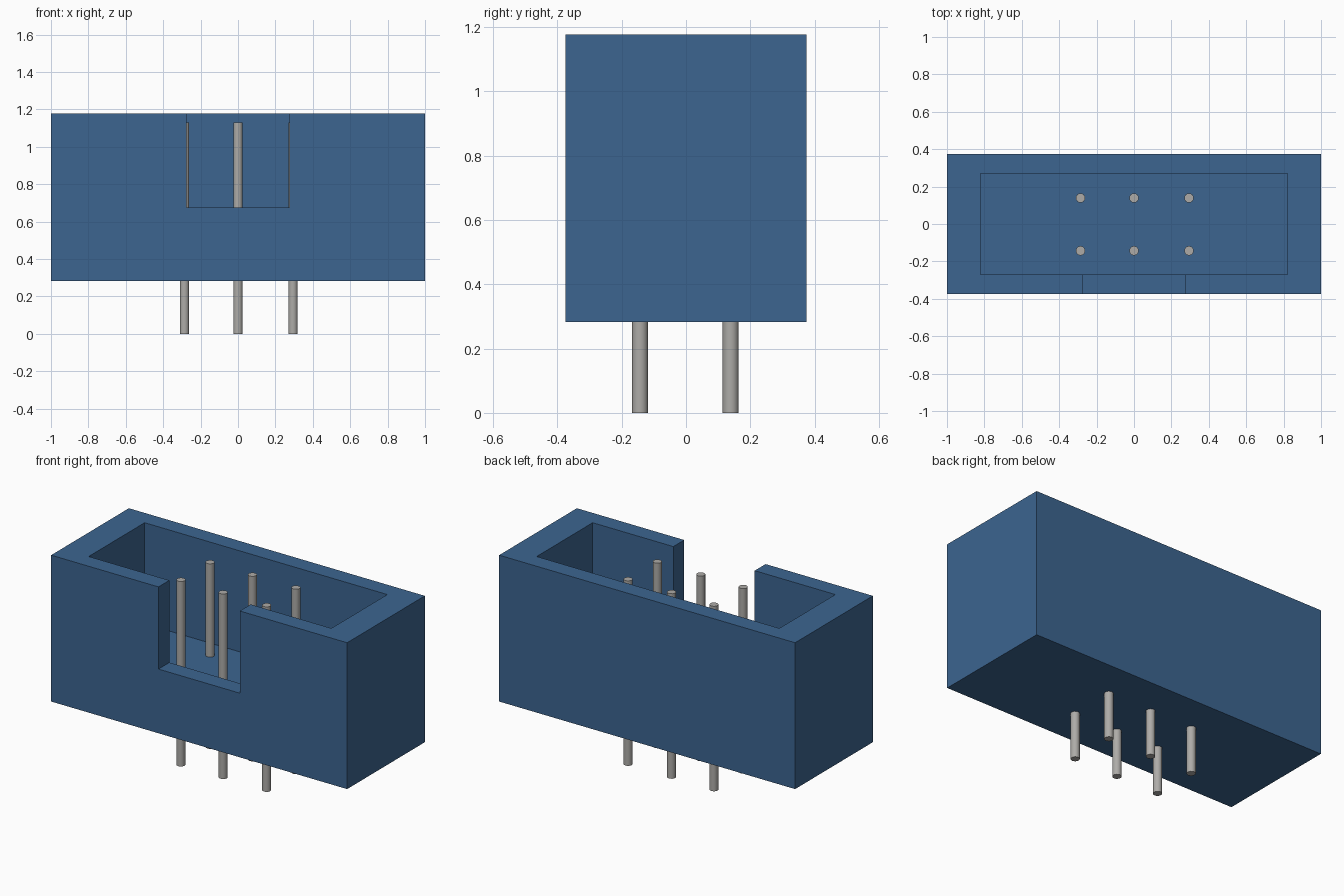
import bpy
import math

default = bpy.data.objects.get("Cube")
if default:
    bpy.data.objects.remove(default, do_unlink=True)


def material(name, rgb, roughness):
    mat = bpy.data.materials.new(name)
    mat.use_nodes = True
    mat.diffuse_color = (*rgb, 1)
    bsdf = next(n for n in mat.node_tree.nodes if n.type == "BSDF_PRINCIPLED")
    bsdf.inputs["Base Color"].default_value = (*rgb, 1)
    bsdf.inputs["Roughness"].default_value = roughness
    return mat


def box(name, low, high):
    """Box between two opposite corners."""
    bpy.ops.mesh.primitive_cube_add(size=1)
    obj = bpy.context.object
    obj.name = name
    for v in obj.data.vertices:
        v.co = [b if c > 0 else a for c, a, b in zip(v.co, low, high)]
    return obj


def cut(target, cutter):
    """Subtract the cutter from the target, then discard it."""
    mod = target.modifiers.new("cut", "BOOLEAN")
    mod.operation = "DIFFERENCE"
    mod.solver = "EXACT"
    mod.object = cutter
    bpy.context.view_layer.objects.active = target
    bpy.ops.object.modifier_apply(modifier=mod.name)
    bpy.data.objects.remove(cutter, do_unlink=True)


blue = material("blue plastic", (0.045, 0.13, 0.28), 0.5)
grey = material("grey metal", (0.42, 0.41, 0.39), 0.4)

BOTTOM, TOP = 0.283, 1.177
FLOOR, NOTCH = 0.56, 0.675

# Open-topped housing with a keying notch in the front wall
housing = box("housing", (-1, -0.375, BOTTOM), (1, 0.375, TOP))
housing.data.materials.append(blue)
cut(housing, box("cavity", (-0.82, -0.27, FLOOR), (0.82, 0.27, TOP + 0.2)))
cut(housing, box("notch", (-0.275, -0.5, NOTCH), (0.275, 0, TOP + 0.2)))

# Two rows of three contact pins running through the floor
PIN_TOP, PIN_RADIUS = 1.13, 0.025
for row, y in (("front", -0.143), ("back", 0.139)):
    for side, x in (("right", -0.286), ("middle", 0), ("left", 0.294)):
        bpy.ops.mesh.primitive_cylinder_add(
            vertices=16, radius=PIN_RADIUS, depth=PIN_TOP,
            location=(x, y, PIN_TOP / 2))
        pin = bpy.context.object
        pin.name = f"{row}_{side}_pin"
        pin.data.materials.append(grey)
        bpy.ops.object.shade_smooth_by_angle(angle=math.radians(40))
